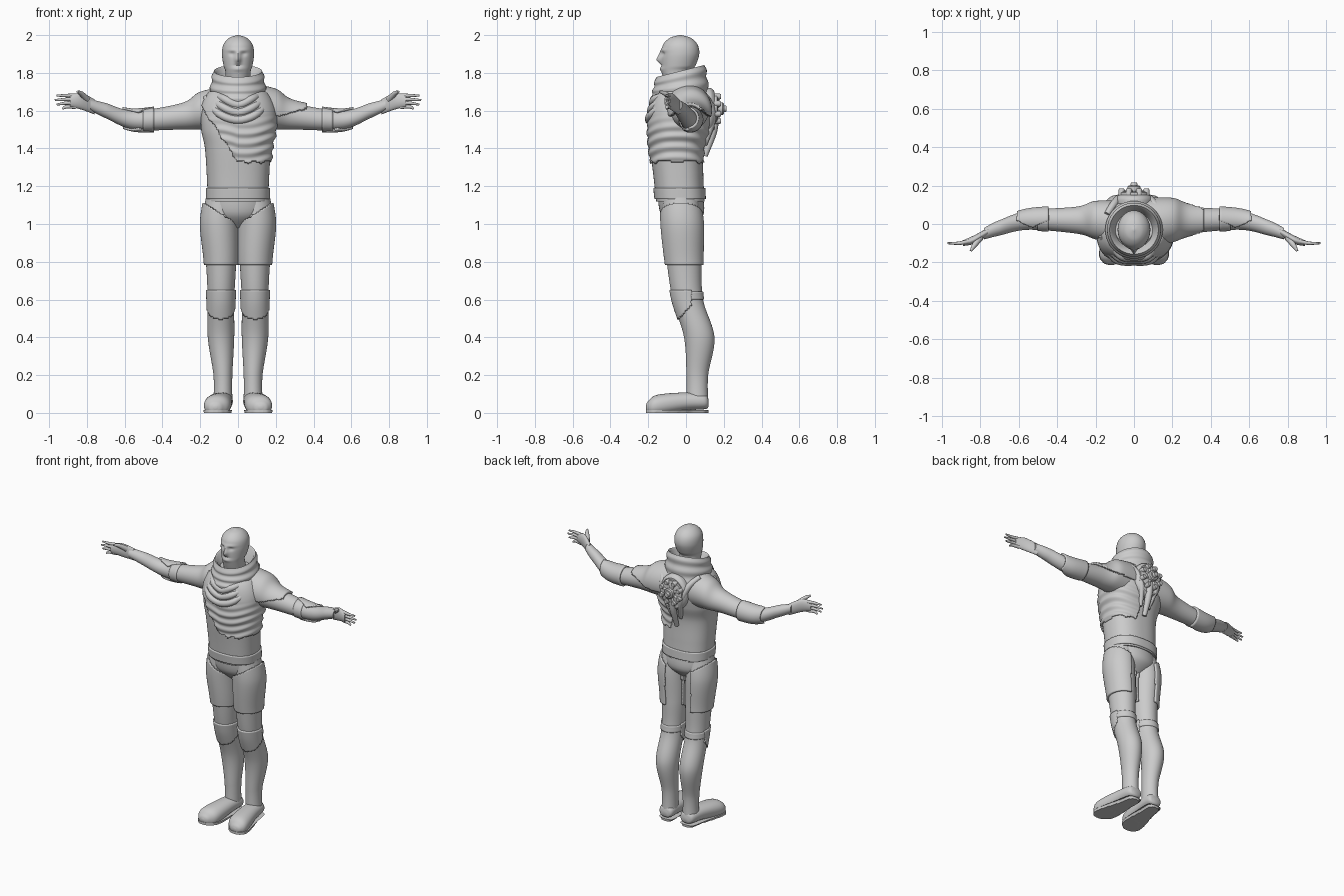
import bpy, bmesh, math
from math import sin, cos, pi, exp
from mathutils import Vector

cube = bpy.data.objects.get("Cube")
if cube:
    bpy.data.objects.remove(cube)

colour = (.6, .6, .6, 1)
grey = bpy.data.materials.new("plain grey")
grey.use_nodes = True
grey.diffuse_color = colour
grey.node_tree.nodes["Principled BSDF"].inputs["Base Color"].default_value = colour


def spline(rows, steps):
    """Smooth curve through rows of numbers."""
    rows = [Vector(row) for row in rows]
    slopes = [(after - before) / 2 for before, after in zip(rows[:1] + rows[:-1], rows[1:] + rows[-1:])]
    curve = []
    for start, end, leave, arrive in zip(rows, rows[1:], slopes, slopes[1:]):
        for k in range(steps):
            t = k / steps
            u = 1 - t
            curve.append(start * u * u * (1 + 2 * t) + end * t * t * (1 + 2 * u)
                         + leave * t * u * u - arrive * u * t * t)
    return curve + rows[-1:]


def skin(name, rings, side=1, keep=None, caps=True):
    """Join rings of points; keep() leaves only part of it, as a thin shell."""
    bm = bmesh.new()
    loops = [[bm.verts.new((p.x * side, p.y, p.z)) for p in ring] for ring in rings]
    for lower, upper in zip(loops, loops[1:]):
        for i in range(len(lower)):
            bm.faces.new((lower[i - 1], lower[i], upper[i], upper[i - 1]))
    if keep:
        middles = [(f, f.calc_center_median()) for f in bm.faces]
        drop = [f for f, c in middles if not keep(c.x * side, c.y, c.z)]
        bmesh.ops.delete(bm, geom=drop, context='FACES')
    elif caps:
        bm.faces.new(loops[0])
        bm.faces.new(loops[-1])
    bmesh.ops.recalc_face_normals(bm, faces=bm.faces)
    mesh = bpy.data.meshes.new(name)
    bm.to_mesh(mesh)
    bm.free()
    mesh.materials.append(grey)
    ob = bpy.data.objects.new(name, mesh)
    bpy.context.collection.objects.link(ob)
    bpy.ops.object.select_all(action='DESELECT')
    bpy.context.view_layer.objects.active = ob
    ob.select_set(True)
    bpy.ops.object.shade_smooth_by_angle(angle=math.radians(40))
    if keep:
        ob.modifiers.new("Thickness", 'SOLIDIFY').thickness = .015


def loft(name, rows, axis='z', ratio=1, power=2, grow=0, n=40, steps=6, warp=None, **options):
    """Rows are (position along the axis, two centre values, radius)."""
    rings = []
    for t, a, b, r in spline(rows, steps):
        ring = []
        for i in range(n):
            u, v = cos(2 * pi * i / n), sin(2 * pi * i / n)
            s = (abs(u) ** power + abs(v) ** power) ** (-1 / power)
            c, d = a + (r + grow) * u * s, b + (r * ratio + grow) * v * s
            p = Vector({'x': (t, c, d), 'y': (c, t, d), 'z': (c, d, t)}[axis])
            ring.append(warp(p) if warp else p)
        rings.append(ring)
    skin(name, rings, **options)


def tube(name, rows, side=1, n=12):
    """Round limb; rows are (x, y, z, radius)."""
    path = spline(rows, 5)
    rings = []
    for before, p, after in zip(path[:1] + path, path, path[1:] + path[-1:]):
        turn = (after - before).xyz.to_track_quat('Z', 'Y')
        rings.append([p.xyz + turn @ Vector((cos(2 * pi * k / n), sin(2 * pi * k / n), 0)) * p.w
                      for k in range(n)])
    skin(name, rings, side)


# Head with sculpted nose, brow, eye sockets, lips and mouth line
features = [(0, 1.87, .014, .02, -.024), (0, 1.9, .014, .02, -.01), (.03, 1.92, .03, .01, -.005),
            (.03, 1.9, .016, .012, .008), (0, 1.82, .03, .012, -.006), (0, 1.84, .02, .005, .005)]


def face(p):
    if p.y < -.06:
        p.y += sum(depth * exp(-((abs(p.x) - x) / w) ** 2 - ((p.z - z) / h) ** 2)
                   for x, z, w, h, depth in features)
    return p


head = [(1.7, 0, -.02, .065), (1.8, 0, -.05, .066), (1.84, 0, -.04, .077), (1.9, 0, -.03, .085),
        (1.95, 0, -.03, .077), (1.985, 0, -.03, .047), (2, 0, -.03, .005)]
loft("head", head, ratio=1.18, n=72, steps=12, warp=face)


# Rolled collar, dipping at the front, with an open neck
def tilt(p):
    p.z += (p.y + .03) * min(.25, max(0, p.z - 1.66) * 2)
    return p


collar = []
for k in range(25):
    t = k / 24
    collar.append((1.64 + t * .17, 0, -.03, .157 - t * .03 + .008 * sin(3 * pi * t) ** 2))
collar += [(1.8, 0, -.03, .115), (1.72, 0, -.03, .09)]
loft("collar", collar, n=48, steps=1, warp=tilt, caps=False)

# Torso and hem
torso = [(1.12, 0, -.03, .16), (1.25, 0, -.04, .165), (1.4, 0, -.05, .175), (1.5, 0, -.04, .195),
         (1.6, 0, -.03, .195), (1.68, 0, -.03, .16), (1.74, 0, -.02, .1)]
trunk = dict(ratio=.8, power=2.4, n=160, steps=20)
loft("torso", torso, **trunk)
loft("waist_band", torso, grow=.008, keep=lambda x, y, z: 1.13 < z < 1.19, **trunk)


# Chest wrap with folds that sag in the middle, cut on a ragged diagonal
def folds(p):
    sag = p.z - abs(p.x) * .15 + .01 * sin(p.x * 20)
    swell = 1 + .25 * sin(sag * 120) * min(.1, max(0, 1.58 - p.z))
    return Vector((p.x * swell, (p.y + .04) * swell - .04, p.z))


def wrapped(x, y, z):
    slope, start = (3, .06) if y > 0 else (1.5, 0)
    return 1.33 + max(0, start - x) * slope + .008 * sin(x * 90) < z < 1.7


loft("chest_wrap", torso, grow=.01, warp=folds, keep=wrapped, **trunk)

# Cowl folds hanging from the collar
for k in range(3):
    w, drop = .13 + .02 * k, .04 * k
    ends = [(s * w, -.06, 1.69 - drop / 4, .015) for s in (-1, 1)]
    sides = [(s * w * .6, -.16 - drop / 4, 1.665 - drop, .02) for s in (-1, 1)]
    tube("cowl_fold", [ends[0], sides[0], (0, -.175 - drop / 4, 1.63 - drop, .022), sides[1], ends[1]])

# Pelvis
loft("pelvis", [(.98, 0, -.02, .06), (1.05, 0, -.02, .15), (1.15, 0, -.03, .16)], ratio=.75)

arm = [(.06, 0, 1.61, .12), (.2, .02, 1.6, .1), (.3, .02, 1.57, .07), (.55, .02, 1.55, .05),
       (.7, -.02, 1.6, .04), (.78, -.05, 1.63, .03)]
leg = [(.06, .08, .06, .05), (.2, .08, .06, .05), (.4, .09, .07, .07), (.6, .09, .01, .07),
       (.8, .09, -.01, .08), (1, .1, -.02, .09), (1.14, .09, -.03, .08)]
foot = [(-.213, .12, .03, .01), (-.2, .12, .03, .04), (-.15, .11, .04, .07), (0, .09, .06, .06),
        (.1, .08, .06, .05), (.12, .08, .05, .02)]
palm = [(.76, -.04, 1.62, .02), (.83, -.08, 1.65, .022), (.89, -.1, 1.65, .015)]


def flat_sole(p):
    p.z = max(p.z, 0)
    return p


def sole_edge(p):
    p.z = .016 if p.z > .03 else 0
    return p


for side, word in ((1, "left_"), (-1, "right_")):
    # Arms and elbow guards
    limb = dict(axis='x', side=side, steps=24, n=80)
    loft(word + "arm", arm, **limb)
    loft(word + "elbow_guard", arm, grow=.012, **limb,
         keep=lambda x, y, z: .45 < x < .61 and y > abs(x - .53) / 2 - .02)
    loft(word + "cuff", arm, grow=.006, keep=lambda x, y, z: .45 < x < .5, **limb)

    # Hands
    loft(word + "palm", palm, axis='x', side=side, ratio=2)
    for k in range(4):
        z, reach = 1.68 - .02 * k, .97 - .01 * (k - 1) ** 2
        tube(word + "finger", [(.86, -.09, z, .011), (.91, -.1, z, .009), (reach, -.1, z - .004 * k, .005)], side)
    tube(word + "thumb", [(.8, -.07, 1.66, .018), (.83, -.11, 1.69, .013), (.85, -.14, 1.7, .006)], side)

    # Legs, thigh pads and knee pads
    limb = dict(ratio=1.15, side=side, steps=24, n=80)
    loft(word + "leg", leg, **limb)
    loft(word + "thigh_pad", leg, grow=.012, **limb,
         keep=lambda x, y, z: .78 < z < 1 + x * .6 and (x > .1 or y < .03))
    loft(word + "knee_pad", leg, grow=.008, **limb,
         keep=lambda x, y, z: .48 < z < .65 and y < .03 - max(0, .57 - z))
    loft(word + "knee_strap", leg, grow=.006, keep=lambda x, y, z: .6 < z < .64, **limb)

    # Boots
    shoe = dict(axis='y', side=side, power=2.2, ratio=.8)
    loft(word + "boot", foot, warp=flat_sole, **shoe)
    loft(word + "sole", foot, grow=.002, warp=sole_edge, **shoe)

    # Straps running down the back
    tube(word + "back_strap", [(.14, .05, 1.71, .016), (.1, .11, 1.66, .02), (.06, .14, 1.56, .02),
                               (.03, .1, 1.42, .012)], side)

# Draped shoulder cape on the left
loft("shoulder_cape", arm, axis='x', grow=.016, n=80, steps=24,
     keep=lambda x, y, z: x < .36 and z > 1.57 + max(0, x - .22) / 3)


# Round device on the back
def disc(name, x, z, y, radius, n=20):
    loft(name, [(y - .05, x, z, radius), (y - .006, x, z, radius), (y, x, z, radius * .8)], 'y', n=n, steps=1)


loft("back_plate", [(.09, 0, 1.6, .1), (.13, 0, 1.6, .1), (.15, 0, 1.6, .085)], 'y', ratio=1.2)
disc("wheel_base", 0, 1.61, .17, .08, n=32)
disc("wheel_hub", 0, 1.61, .2, .034)
disc("hub_cap", 0, 1.61, .215, .018)
for k in range(8):
    a = (k + .5) * pi / 4
    x, z = .07 * cos(a), 1.61 + .07 * sin(a)
    disc("wheel_knob", x, z, .184, .016)
    tube("wheel_spoke", [(0, .17, 1.61, .008), (x, .17, z, .008)])
tube("spine_tube", [(0, .15, 1.55, .024), (0, .14, 1.48, .022), (0, .1, 1.36, .014)])
